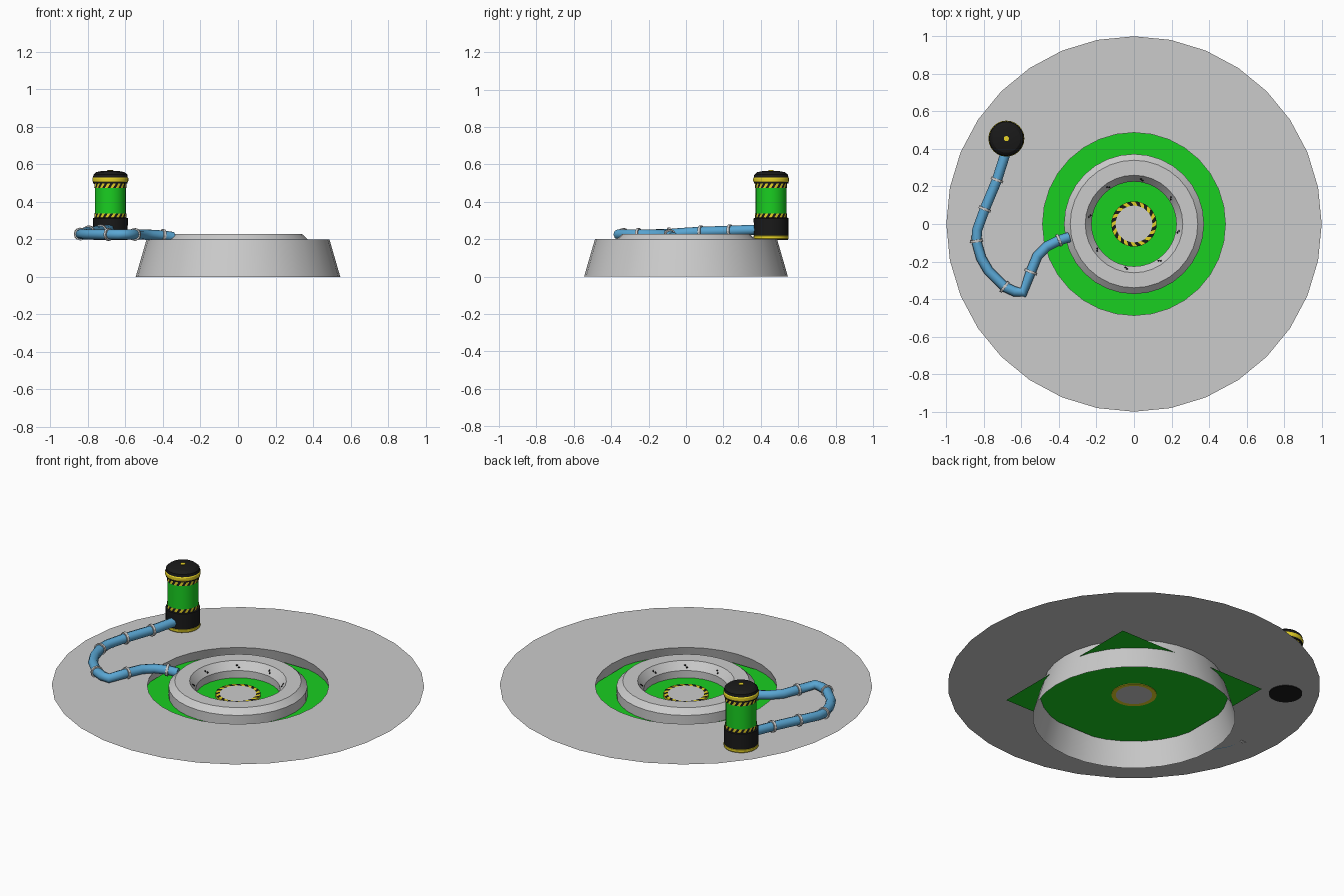
import bpy, bmesh, math
from mathutils import Vector

if "Cube" in bpy.data.objects:
    bpy.data.objects.remove(bpy.data.objects["Cube"])

def mat(name, c):
    m = bpy.data.materials.new(name)
    m.diffuse_color = (*c, 1)
    m.use_nodes = True
    m.node_tree.nodes["Principled BSDF"].inputs["Base Color"].default_value = m.diffuse_color
    return m

GREEN = mat("green", (0.01, 0.62, 0.015))
BLACK = mat("black", (0.01, 0.01, 0.01))
YELLOW = mat("yellow", (0.8, 0.65, 0.02))
BLUE = mat("blue", (0.1, 0.38, 0.65))

def finish(bm, name, mats, loc=(0, 0, 0), smooth=True):
    me = bpy.data.meshes.new(name)
    bm.to_mesh(me)
    bm.free()
    for m in mats:
        me.materials.append(m)
    ob = bpy.data.objects.new(name, me)
    ob.location = loc
    bpy.context.collection.objects.link(ob)
    if smooth:
        bpy.context.view_layer.objects.active = ob
        bpy.ops.object.select_all(action='DESELECT')
        ob.select_set(True)
        bpy.ops.object.shade_smooth_by_angle(angle=math.radians(25))
    return ob

def lathe(name, profile, n=32, mats=(), loc=(0, 0, 0), twist=0, stripes=False):
    """Spin (radius, z) points; optional slanted alternating stripes."""
    bm = bmesh.new()
    rings = []
    for i, (r, z) in enumerate(profile):
        if r == 0:
            rings.append([bm.verts.new((0, 0, z))] * n)
        else:
            rings.append([bm.verts.new((r * math.cos(a), r * math.sin(a), z))
                          for a in (2 * math.pi * (k + twist * i) / n for k in range(n))])
    for a, b in zip(rings, rings[1:]):
        for k in range(n):
            j = (k + 1) % n
            vs = list(dict.fromkeys((a[k], a[j], b[j], b[k])))
            f = bm.faces.new(vs)
            if stripes:
                f.material_index = k % 2
    return finish(bm, name, mats, loc)

# Ground disc with a flared wall dropping below its hole
lathe("pit_wall_and_disc", [(0.545, 0), (0.487, 0.2), (1.0, 0.2)])

# Square pit floor
bm = bmesh.new()
bmesh.ops.create_grid(bm, x_segments=1, y_segments=1, size=0.487)
finish(bm, "pit_floor", [GREEN], (0, 0, 0.142), smooth=False)

# Raised collar ring
lathe("collar_ring", [(0.373, 0.142), (0.373, 0.198), (0.34, 0.229),
                      (0.26, 0.229), (0.226, 0.185), (0.226, 0.142)])

# Central hub and its hazard border
lathe("hub", [(0, 0.139), (0.098, 0.139), (0.098, 0.155), (0, 0.155)])
lathe("hub_hazard_ring", [(0.098, 0.155), (0.121, 0.155)], 32, [BLACK, YELLOW],
      twist=0.8, stripes=True)
lathe("hub_rim", [(0.121, 0.155), (0.121, 0.139), (0.098, 0.139)], 32, [YELLOW])

# Paired bolts on the collar's inner slope
bm = bmesh.new()
for k in range(8):
    for d in (-1.2, 1.2):
        a = math.radians(35 + 45 * k + d)
        r = 0.24 + 0.003 * d
        v = bmesh.ops.create_icosphere(bm, subdivisions=1, radius=0.006)["verts"]
        bmesh.ops.translate(bm, verts=v, vec=(r * math.cos(a), r * math.sin(a),
                                              0.229 - (0.26 - r) * 1.29))
finish(bm, "collar_bolts", [BLACK])

# Canister, built upward in bands
C = (-0.68, 0.455, 0)
lathe("canister_foot", [(0, 0.196), (0.09, 0.196), (0.09, 0.205)], 24, [BLACK], C)
lathe("canister_foot_trim", [(0.09, 0.2), (0.094, 0.205), (0.094, 0.218), (0.092, 0.22)],
      24, [YELLOW], C)
lathe("canister_base", [(0.092, 0.215), (0.093, 0.312), (0.084, 0.316)], 24, [BLACK], C)
lathe("canister_tank", [(0.083, 0.31), (0.083, 0.5)], 24, [GREEN], C)
for nm, z in (("lower", 0.313), ("upper", 0.474)):
    lathe("canister_hazard_" + nm, [(0.086, z), (0.086, z + 0.024)], 36,
          [BLACK, YELLOW], C, twist=1, stripes=True)
lathe("canister_collar", [(0.083, 0.498), (0.092, 0.498), (0.093, 0.508)], 24, [BLACK], C)
lathe("canister_band", [(0.093, 0.506), (0.096, 0.511), (0.096, 0.525), (0.093, 0.53)],
      24, [YELLOW], C)
lathe("canister_cap", [(0.093, 0.528), (0.09, 0.545), (0.075, 0.558), (0.045, 0.564),
                       (0, 0.566)], 24, [BLACK], C)
lathe("canister_cap_dot", [(0.014, 0.562), (0.014, 0.569), (0, 0.57)], 12, [YELLOW], C)

# Hose from canister to collar; flagged points carry a clamp
path = [(-0.67, 0.42, 0.252, 0), (-0.695, 0.345, 0.25, 0), (-0.73, 0.235, 0.245, 1),
        (-0.795, 0.08, 0.24, 1), (-0.835, -0.03, 0.233, 0), (-0.84, -0.09, 0.228, 1),
        (-0.815, -0.18, 0.226, 0), (-0.775, -0.25, 0.226, 0), (-0.69, -0.335, 0.226, 1),
        (-0.635, -0.36, 0.226, 0), (-0.59, -0.365, 0.226, 0), (-0.55, -0.255, 0.226, 1),
        (-0.515, -0.17, 0.225, 0), (-0.465, -0.12, 0.224, 0), (-0.4, -0.087, 0.22, 1),
        (-0.345, -0.07, 0.212, 0)]
cu = bpy.data.curves.new("hose", 'CURVE')
cu.dimensions = '3D'
cu.bevel_depth = 0.027
cu.bevel_resolution = 2
cu.use_fill_caps = True
sp = cu.splines.new('POLY')
sp.points.add(len(path) - 1)
for p, (x, y, z, _) in zip(sp.points, path):
    p.co = (x, y, z, 1)
cu.materials.append(BLUE)
bpy.context.collection.objects.link(bpy.data.objects.new("hose", cu))

# Grey hose clamps aligned to the path
for i, p in enumerate(path):
    if p[3]:
        d = Vector(path[i + 1][:3]) - Vector(path[i - 1][:3])
        ob = lathe("hose_clamp", [(0.026, -0.007), (0.034, -0.007), (0.034, 0.007),
                                  (0.026, 0.007)], 12, loc=p[:3])
        ob.rotation_euler = d.to_track_quat('Z', 'Y').to_euler()
